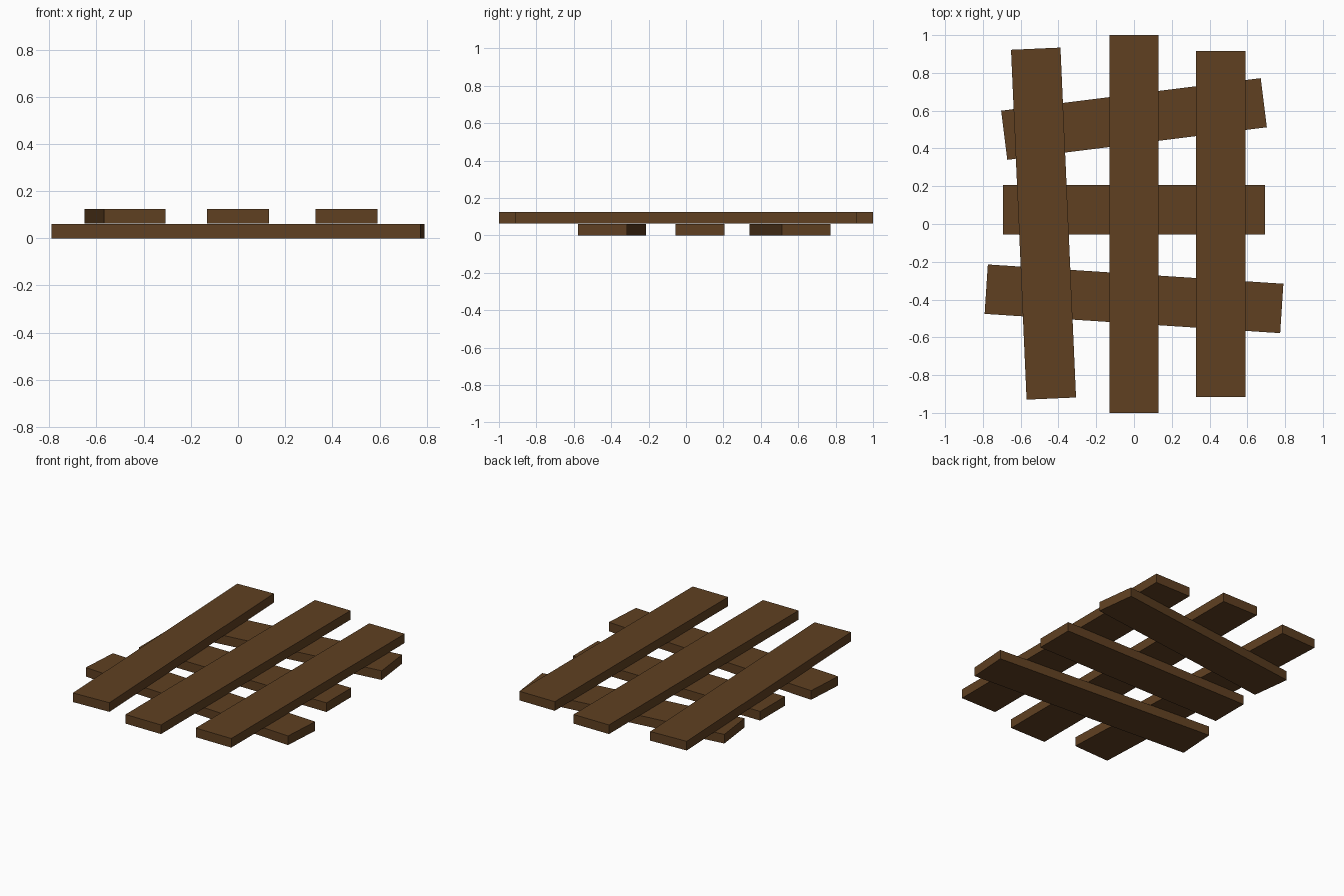
import bpy
import math

if "Cube" in bpy.data.objects:
    bpy.data.objects.remove(bpy.data.objects["Cube"])

wood = bpy.data.materials.new("dark brown wood")
wood.diffuse_color = (0.115, 0.051, 0.0155, 1.0)
wood.use_nodes = True
wood.node_tree.nodes["Principled BSDF"].inputs["Base Color"].default_value = wood.diffuse_color

WIDTH, THICK = 0.262, 0.061


def plank(name, x, y, z, length, angle):
    """Flat board, its length running along local x, turned about z."""
    bpy.ops.mesh.primitive_cube_add(size=1, location=(x, y, z + THICK / 2),
                                    rotation=(0, 0, math.radians(angle)))
    ob = bpy.context.object
    ob.name = name
    ob.scale = (length, WIDTH, THICK)
    ob.data.materials.append(wood)


# Lower cross boards, lying on the ground
plank("cross_board_back", 0.0, 0.556, 0.0, 1.385, 7.15)
plank("cross_board_middle", 0.0, 0.075, 0.0, 1.385, 0)
plank("cross_board_front", 0.0, -0.396, 0.0, 1.568, -3.73)

# Upper long boards, a hair above the cross boards
UPPER = 0.063
plank("long_board_left", -0.479, 0.002, UPPER, 1.854, 92.55)
plank("long_board_centre", 0.0, 0.0, UPPER, 2.0, 90)
plank("long_board_right", 0.46, 0.0, UPPER, 1.83, 90)
